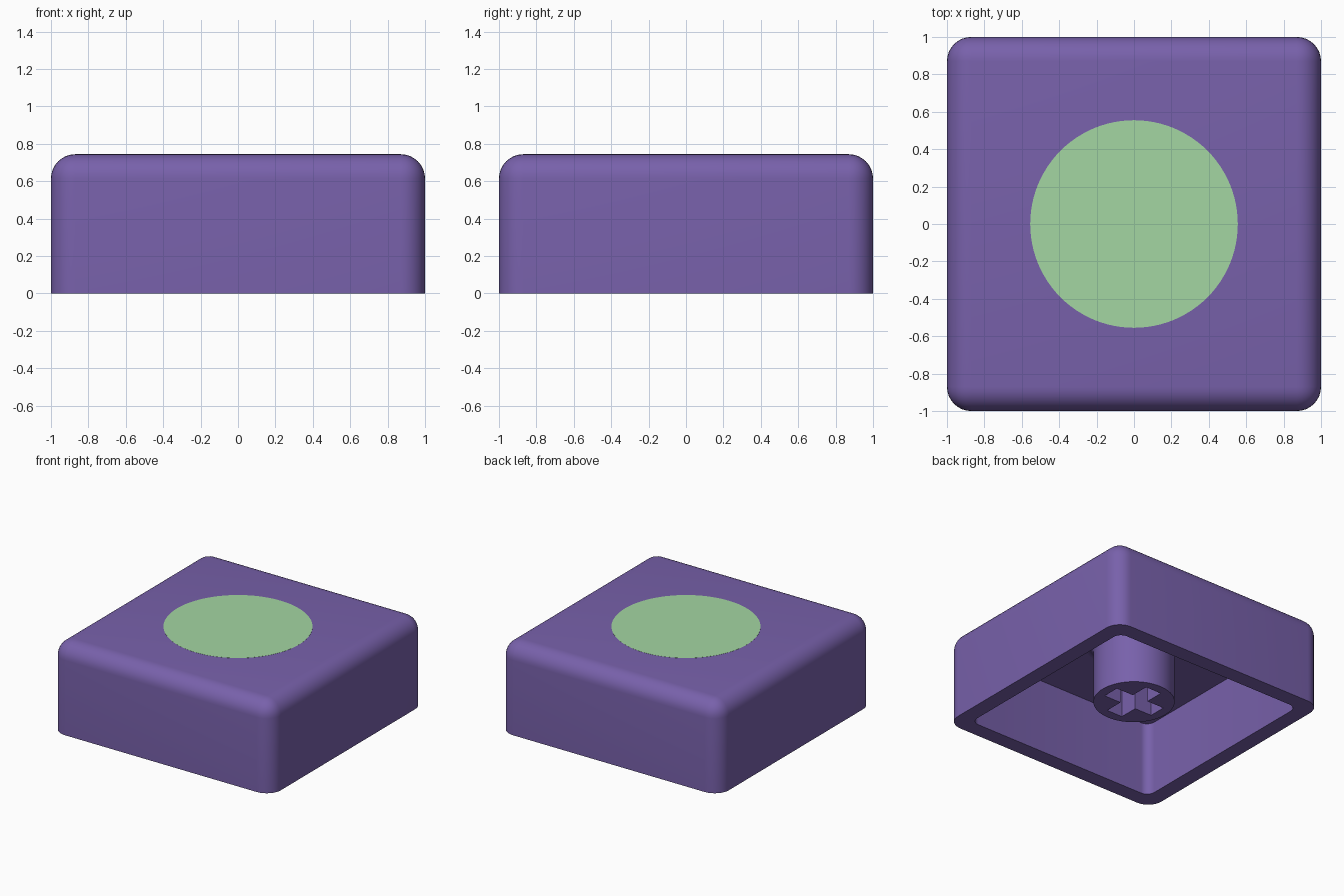
import bpy, bmesh, math
from mathutils import Matrix

if "Cube" in bpy.data.objects:
    bpy.data.objects.remove(bpy.data.objects["Cube"], do_unlink=True)

HEIGHT = 0.744      # overall height
CEILING = 0.611     # underside of the top wall
WALL = 0.13
STEM_R = 0.306
STEM_Z = 0.111      # lower end of the stem
FILLET = 0.07


def material(name, rgb):
    linear = [((c / 255 + 0.055) / 1.055) ** 2.4 for c in rgb] + [1]
    mat = bpy.data.materials.new(name)
    mat.use_nodes = True
    mat.diffuse_color = linear
    mat.node_tree.nodes["Principled BSDF"].inputs["Base Color"].default_value = linear
    return mat


def make_object(name, bm, mat):
    bmesh.ops.recalc_face_normals(bm, faces=bm.faces)
    mesh = bpy.data.meshes.new(name)
    bm.to_mesh(mesh)
    bm.free()
    mesh.materials.append(mat)
    obj = bpy.data.objects.new(name, mesh)
    bpy.context.collection.objects.link(obj)
    return obj


def rounded_box(name, size_x, size_y, z0, z1, mat, radius=0, round_top=False):
    """Box with rounded upright edges and, optionally, a rounded top rim."""
    bm = bmesh.new()
    place = Matrix.Translation((0, 0, (z0 + z1) / 2)) @ Matrix.Diagonal((size_x, size_y, z1 - z0, 1))
    bmesh.ops.create_cube(bm, size=1, matrix=place)
    if radius:
        middle = (z0 + z1) / 2
        edges = []
        for e in bm.edges:
            low, high = sorted(v.co.z for v in e.verts)
            if high - low > 0.01 or (round_top and low > middle):
                edges.append(e)
        bmesh.ops.bevel(bm, geom=edges, offset=radius, segments=8, profile=0.5, affect='EDGES')
    return make_object(name, bm, mat)


def lathe(name, profile, mat, steps=64):
    """Spin a profile of (radius, z) points that starts and ends on the axis."""
    bm = bmesh.new()
    verts = [bm.verts.new((r, 0, z)) for r, z in profile]
    edges = [bm.edges.new(pair) for pair in zip(verts, verts[1:])]
    bmesh.ops.spin(bm, geom=verts + edges, cent=(0, 0, 0), axis=(0, 0, 1),
                   angle=math.tau, steps=steps)
    bmesh.ops.remove_doubles(bm, verts=bm.verts, dist=0.0001)
    return make_object(name, bm, mat)


def activate(obj):
    bpy.ops.object.select_all(action='DESELECT')
    obj.select_set(True)
    bpy.context.view_layer.objects.active = obj


def cut(obj, cutter):
    activate(obj)
    mod = obj.modifiers.new("Cut", 'BOOLEAN')
    mod.operation = 'DIFFERENCE'
    mod.solver = 'EXACT'
    mod.object = cutter
    bpy.ops.object.modifier_apply(modifier=mod.name)
    bpy.data.objects.remove(cutter, do_unlink=True)


def smooth(obj):
    activate(obj)
    bpy.ops.object.shade_smooth_by_angle(angle=math.radians(30))


purple = material("purple plastic", (120, 97, 171))
green = material("pale green", (164, 214, 162))

# Hollow cap with rounded top and corners
cap = rounded_box("cap_shell", 2, 2, 0, HEIGHT, purple, radius=0.13, round_top=True)
inner = 2 - 2 * WALL
cut(cap, rounded_box("cavity", inner, inner, -0.2, CEILING, purple, radius=0.07))
smooth(cap)

# Mounting stem, flaring where it meets the ceiling
profile = [(0, STEM_Z), (STEM_R, STEM_Z)]
for i in range(7):
    a = math.pi / 2 * i / 6
    profile.append((STEM_R + FILLET * (1 - math.cos(a)), CEILING - FILLET * (1 - math.sin(a))))
profile += [(STEM_R + FILLET, CEILING + 0.02), (0, CEILING + 0.02)]
stem = lathe("mounting_stem", profile, purple)

# Cross-shaped socket in the stem
LONG, SHORT = 0.456, 0.144
for sx, sy in ((LONG, SHORT), (SHORT, LONG)):
    cut(stem, rounded_box("socket_slot", sx, sy, 0, CEILING, purple))
smooth(stem)

# Flat round spot on the top
lathe("top_spot", [(0, HEIGHT - 0.002), (0.555, HEIGHT - 0.002),
                   (0.555, HEIGHT + 0.001), (0, HEIGHT + 0.001)], green, steps=96)
